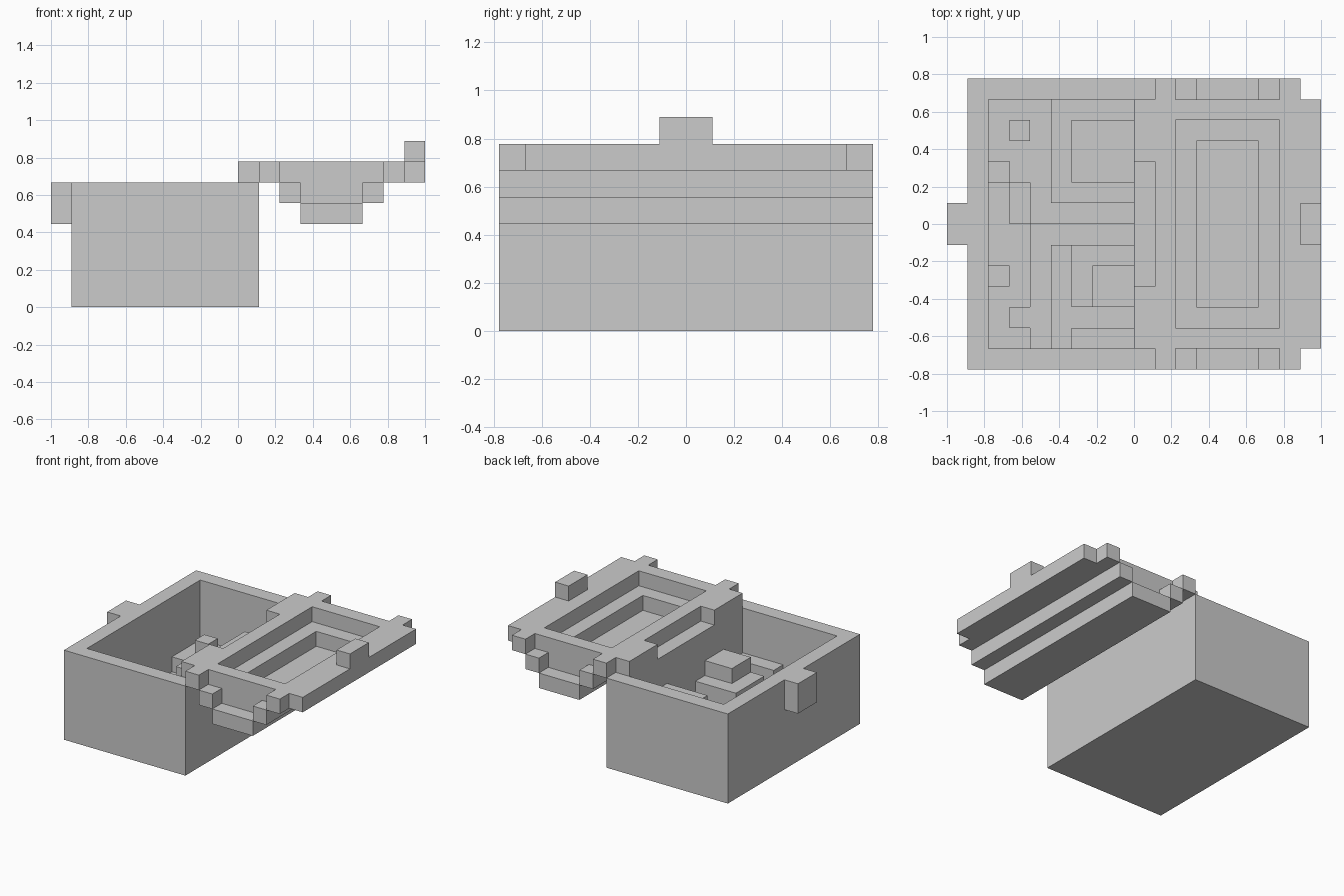
import bpy

if "Cube" in bpy.data.objects:
    bpy.data.objects.remove(bpy.data.objects["Cube"])

U = 1 / 9          # the model sits on a grid of 18 cells across
FLOOR = 0.05       # the chest bottom is a thin sheet


def prism(name, loops, z0, z1):
    """Upright prism from plan outlines in grid cells; inner outlines become holes."""
    curve = bpy.data.curves.new(name, 'CURVE')
    curve.dimensions = '2D'
    curve.fill_mode = 'BOTH'
    curve.extrude = (z1 - z0) * U / 2
    for pts in loops:
        spline = curve.splines.new('POLY')
        spline.points.add(len(pts) - 1)
        for p, (x, y) in zip(spline.points, pts):
            p.co = (x * U, y * U, 0, 1)
        spline.use_cyclic_u = True
    temp = bpy.data.objects.new(name + "_outline", curve)
    bpy.context.collection.objects.link(temp)
    mesh = bpy.data.meshes.new_from_object(
        temp.evaluated_get(bpy.context.evaluated_depsgraph_get()))
    bpy.data.objects.remove(temp)
    bpy.data.curves.remove(curve)
    for v in mesh.vertices:
        v.co.z += (z0 + z1) * U / 2
    for p in mesh.polygons:
        p.use_smooth = False
    mesh.name = name
    obj = bpy.data.objects.new(name, mesh)
    bpy.context.collection.objects.link(obj)
    return obj


def rect(x0, x1, y0, y1):
    return [(x0, y0), (x1, y0), (x1, y1), (x0, y1)]


def box(name, x0, x1, y0, y1, z0, z1):
    return prism(name, [rect(x0, x1, y0, y1)], z0, z1)


def mirrored(half):
    """Close an outline by mirroring its front half across y = 0."""
    return half + [(x, -y) for x, y in reversed(half)]


# Chest body: walls, thin bottom and front catch
prism("chest_walls", [rect(-8, 1, -7, 7), rect(-7, 0, -6, 6)], 0, 6)
box("chest_bottom", -7, 0, -6, 6, 0, FLOOR)
box("chest_catch", -9, -8, -1, 1, 4, 6)

# Open lid: stepped tray with a notched hinge side and banded ends
rim = mirrored([(1, -3), (0, -3), (0, -6), (1, -6), (1, -7), (2, -7), (2, -6),
                (7, -6), (7, -7), (8, -7), (8, -6), (9, -6)])
prism("lid_rim", [rim, rect(2, 7, -5, 5)], 6, 7)
step = mirrored([(2, -7), (3, -7), (3, -6), (6, -6), (6, -7), (7, -7)])
prism("lid_step", [step, rect(3, 6, -4, 4)], 5, 6)
box("lid_top", 3, 6, -7, 7, 4, 5)
box("lid_catch", 8, 9, -1, 1, 7, 8)

# Back heap of treasure
prism("back_heap_base", [[(-7, 6), (-7, 3), (-6, 3), (-6, 2), (-5, 2),
                          (-5, 0), (0, 0), (0, 6)]], FLOOR, 2)
box("back_heap_middle", -4, 0, 1, 6, 2, 3)
box("back_heap_top", -3, 0, 2, 5, 3, 4)

# Front heap of treasure
box("front_heap_base", -5, 0, -6, 0, FLOOR, 1)
box("front_heap_layer", -4, 0, -6, -1, 1, 2)
box("front_heap_middle", -3, 0, -4, -1, 2, 3)
box("front_heap_side", -3, 0, -6, -5, 2, 3)
box("front_heap_top", -2, 0, -4, -2, 3, 4)

# Loose steps and single pieces
pieces = [(-7, -6, 2, 3, FLOOR, 1), (-6, -5, 0, 2, FLOOR, 1),
          (-7, -6, -3, -2, FLOOR, 1), (-6, -5, -5, -4, FLOOR, 1),
          (-6, -5, 4, 5, 2, 3)]
for i, dims in enumerate(pieces, 1):
    box(f"loose_piece_{i}", *dims)
